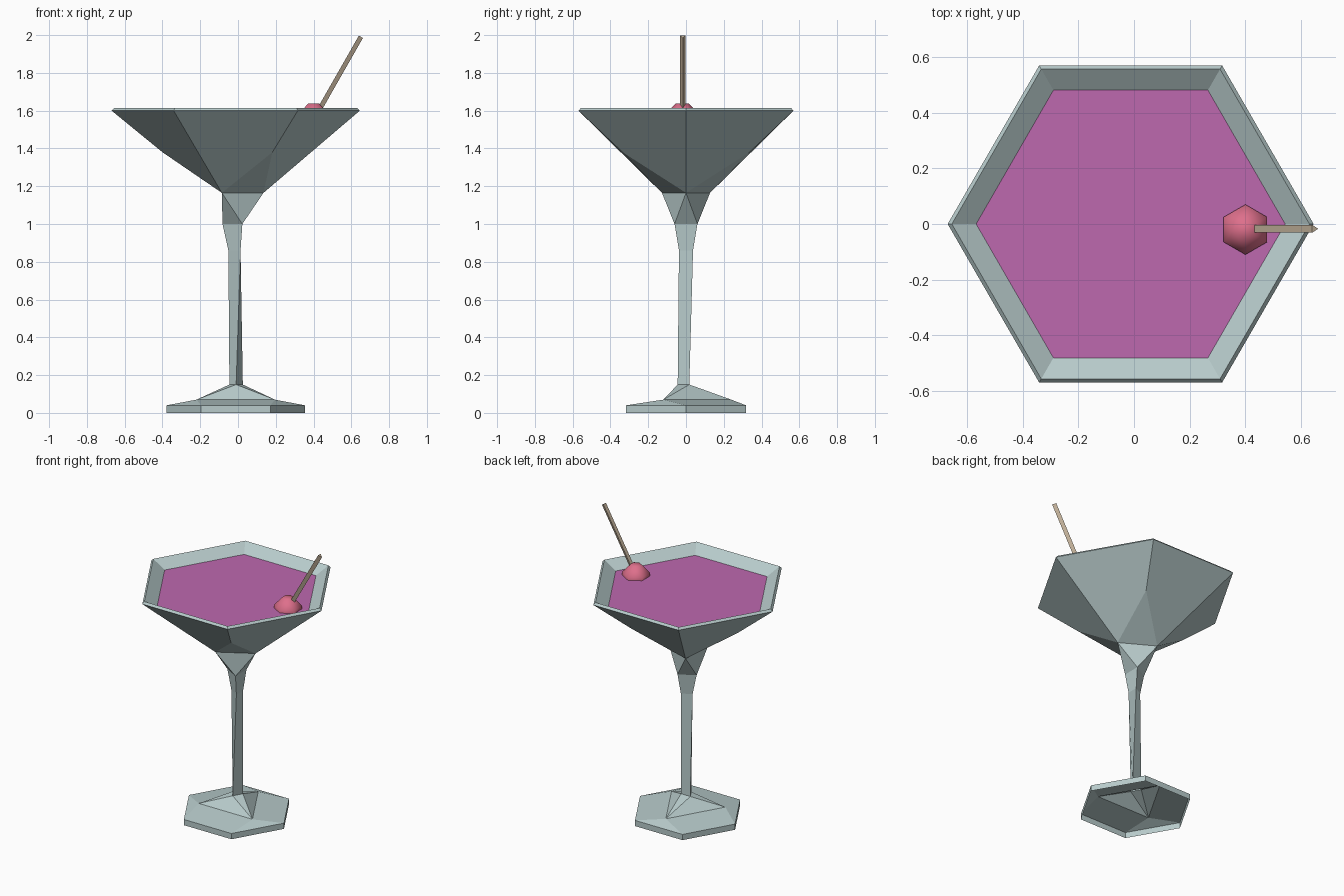
import bpy, bmesh, math
from mathutils import Vector

if "Cube" in bpy.data.objects:
    bpy.data.objects.remove(bpy.data.objects["Cube"])


def material(name, color):
    m = bpy.data.materials.new(name)
    m.diffuse_color = (*color, 1)
    m.use_nodes = True
    m.node_tree.nodes["Principled BSDF"].inputs["Base Color"].default_value = m.diffuse_color
    return m


def ring(bm, cx, cy, z, r, n, start=0):
    """Regular n-sided ring of vertices, first corner at 'start' degrees."""
    angles = [math.radians(start + 360 * i / n) for i in range(n)]
    return [bm.verts.new((cx + r * math.cos(a), cy + r * math.sin(a), z)) for a in angles]


def bridge(bm, a, b):
    """Quads between two rings with equal counts."""
    n = len(a)
    for i in range(n):
        bm.faces.new((a[i], a[(i + 1) % n], b[(i + 1) % n], b[i]))


def antiprism(bm, a, b):
    """Triangles between rings, where b[i] lies between a[i] and a[i+1]."""
    n = len(a)
    for i in range(n):
        j = (i + 1) % n
        bm.faces.new((a[i], a[j], b[i]))
        bm.faces.new((b[i], a[j], b[j]))


def finish(bm, name, mat, smooth=False):
    bmesh.ops.recalc_face_normals(bm, faces=bm.faces)
    mesh = bpy.data.meshes.new(name)
    bm.to_mesh(mesh)
    bm.free()
    mesh.materials.append(mat)
    for p in mesh.polygons:
        p.use_smooth = smooth
    obj = bpy.data.objects.new(name, mesh)
    bpy.context.collection.objects.link(obj)
    return obj


glass_mat = material("pale glass", (0.48, 0.60, 0.60))
drink_mat = material("magenta drink", (0.51, 0.14, 0.43))
cherry_mat = material("pink cherry", (0.73, 0.16, 0.26))
wood_mat = material("pale wood", (0.60, 0.49, 0.36))

# Glass: bowl, stem and hollow foot as one faceted sheet
CX = -0.012
bm = bmesh.new()
tip = bm.verts.new((CX, 0, 1.21))
inner = ring(bm, CX, 0, 1.615, 0.642, 6)
outer = ring(bm, CX, 0, 1.60, 0.657, 6)
mid = ring(bm, CX, 0, 1.38, 0.388, 3, 60)
neck = ring(bm, CX, 0, 1.165, 0.147, 3)
stem_a = ring(bm, CX, 0, 1.0, 0.070, 3, 60)
stem_b = ring(bm, -0.008, 0, 0.86, 0.043, 3, 60)
stem_c = ring(bm, -0.010, -0.003, 0.15, 0.041, 3, 30)
step = ring(bm, CX, 0, 0.07, 0.24, 3, 90)
foot_top = ring(bm, CX, 0, 0.04, 0.367, 6)
foot_base = ring(bm, CX, 0, 0.0, 0.367, 6)

for i in range(6):
    bm.faces.new((inner[i], inner[(i + 1) % 6], tip))
bridge(bm, inner, outer)
for i in range(3):
    j = (i + 1) % 3
    o0, o1, o2 = outer[2 * i], outer[2 * i + 1], outer[(2 * i + 2) % 6]
    bm.faces.new((o0, o1, mid[i], neck[i]))
    bm.faces.new((o1, o2, neck[j], mid[i]))
    bm.faces.new((mid[i], neck[j], neck[i]))
antiprism(bm, neck, stem_a)
bridge(bm, stem_a, stem_b)
bridge(bm, stem_b, stem_c)
antiprism(bm, stem_c, step)
for i in range(3):
    j = (i + 1) % 3
    e = [foot_top[(2 * i + k) % 6] for k in (1, 2, 3)]
    bm.faces.new((step[i], e[0], e[1]))
    bm.faces.new((step[i], e[1], e[2], step[j]))
bridge(bm, foot_top, foot_base)
finish(bm, "cocktail_glass", glass_mat)

# Drink: flat hexagonal surface inside the bowl
bm = bmesh.new()
bm.faces.new(ring(bm, CX, 0, 1.56, 0.557, 6))
finish(bm, "drink", drink_mat)

# Cherry: blunt six-sided ball
bm = bmesh.new()
rings = [ring(bm, 0.40, -0.02, 1.555 + dz, r, 6, 30)
         for dz, r in ((0.082, 0.035), (0.025, 0.09), (-0.025, 0.09), (-0.082, 0.035))]
for a, b in zip(rings, rings[1:]):
    bridge(bm, a, b)
bm.faces.new(rings[0])
bm.faces.new(rings[-1])
finish(bm, "cherry", cherry_mat, smooth=True)

# Pick: slanted three-sided stick rising from the cherry
start, end = Vector((0.40, -0.017, 1.56)), Vector((0.647, -0.017, 1.993))
bm = bmesh.new()
low = ring(bm, 0, 0, 0, 0.0165, 3)
high = ring(bm, 0, 0, (end - start).length, 0.0165, 3)
bridge(bm, low, high)
bm.faces.new(low)
bm.faces.new(high)
pick = finish(bm, "cocktail_pick", wood_mat)
pick.location = start
d = end - start
pick.rotation_euler = (0, math.atan2(d.x, d.z), 0)
